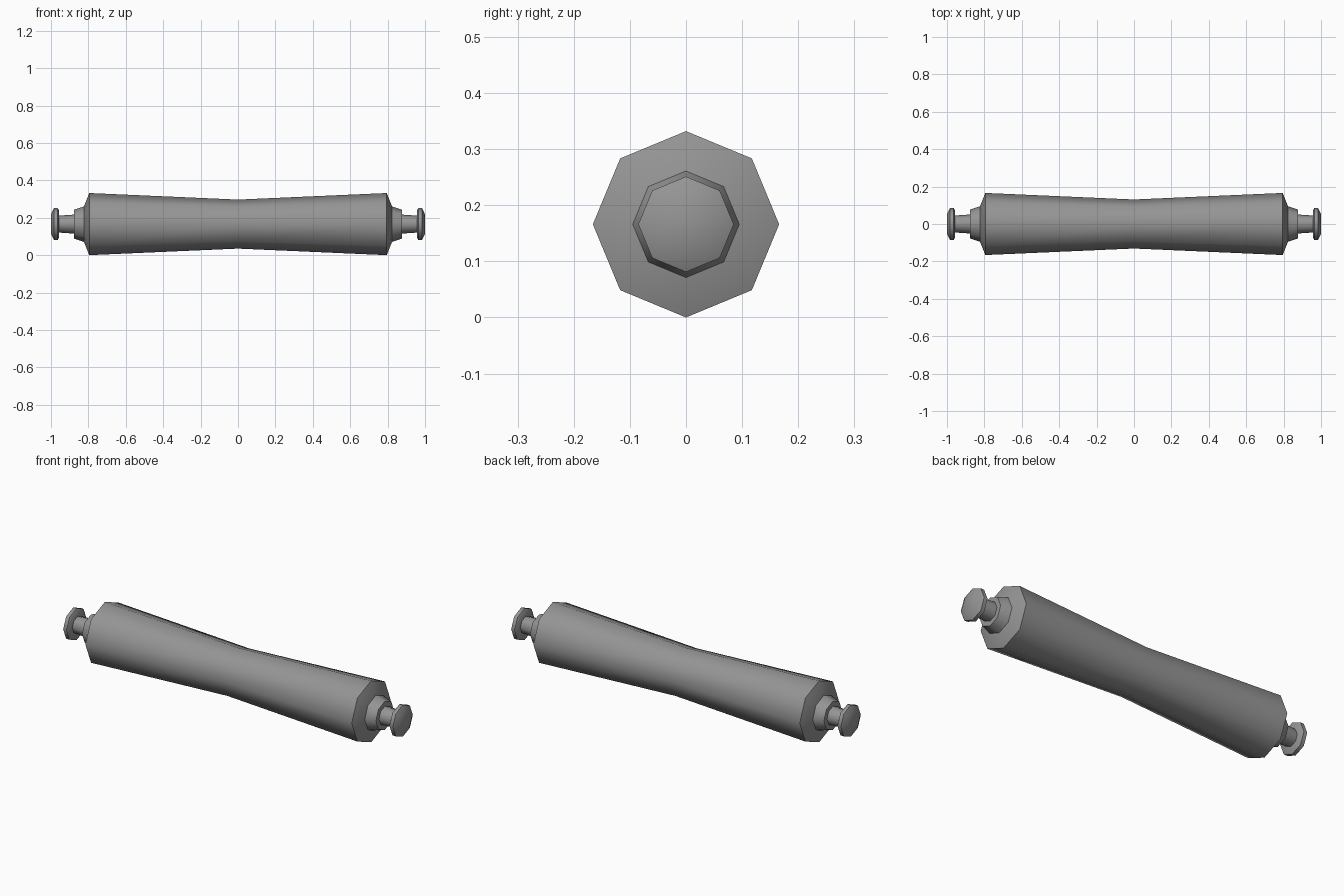
import bpy
import math

cube = bpy.data.objects.get("Cube")
if cube:
    bpy.data.objects.remove(cube, do_unlink=True)

SIDES = 8
AXIS_Z = 0.166

grey = bpy.data.materials.new("plain grey")
grey.use_nodes = True
colour = (0.3, 0.3, 0.3, 1)
grey.diffuse_color = colour
grey.node_tree.nodes["Principled BSDF"].inputs["Base Color"].default_value = colour


def lathe(name, profile, flip=False):
    """Spin (x, radius) points round the x axis and cap both ends."""
    if flip:
        profile = [(-x, r) for x, r in reversed(profile)]
    verts, faces = [], []
    for x, r in profile:
        for i in range(SIDES):
            a = 2 * math.pi * i / SIDES
            verts.append((x, r * math.cos(a), r * math.sin(a)))
    for k in range(len(profile) - 1):
        for i in range(SIDES):
            a, b = k * SIDES + i, k * SIDES + (i + 1) % SIDES
            faces.append((a, a + SIDES, b + SIDES, b))
    last = len(verts) - SIDES
    faces.append(tuple(range(SIDES)))
    faces.append(tuple(last + i for i in reversed(range(SIDES))))
    # Faces above wind inward, so reverse them all
    faces = [f[::-1] for f in faces]
    mesh = bpy.data.meshes.new(name)
    mesh.from_pydata(verts, [], faces)
    mesh.materials.append(grey)
    obj = bpy.data.objects.new(name, mesh)
    obj.location.z = AXIS_Z
    bpy.context.collection.objects.link(obj)
    bpy.ops.object.select_all(action="DESELECT")
    obj.select_set(True)
    bpy.context.view_layer.objects.active = obj
    bpy.ops.object.shade_smooth_by_angle(angle=math.radians(50))
    return obj


# Waisted roller with tapered ends
half = [(0.795, 0.166), (0.823, 0.096)]
lathe("roller_body", [(-x, r) for x, r in reversed(half)] + [(0, 0.131)] + half)

# Collar, neck and knob at each end
for side, flip in (("left", False), ("right", True)):
    lathe(side + "_collar", [(0.82, 0.096), (0.877, 0.077)], flip)
    lathe(side + "_neck", [(0.87, 0.051), (0.965, 0.045)], flip)
    lathe(side + "_knob", [(0.957, 0.073), (0.964, 0.085), (0.984, 0.085),
                           (1.0, 0.052)], flip)
